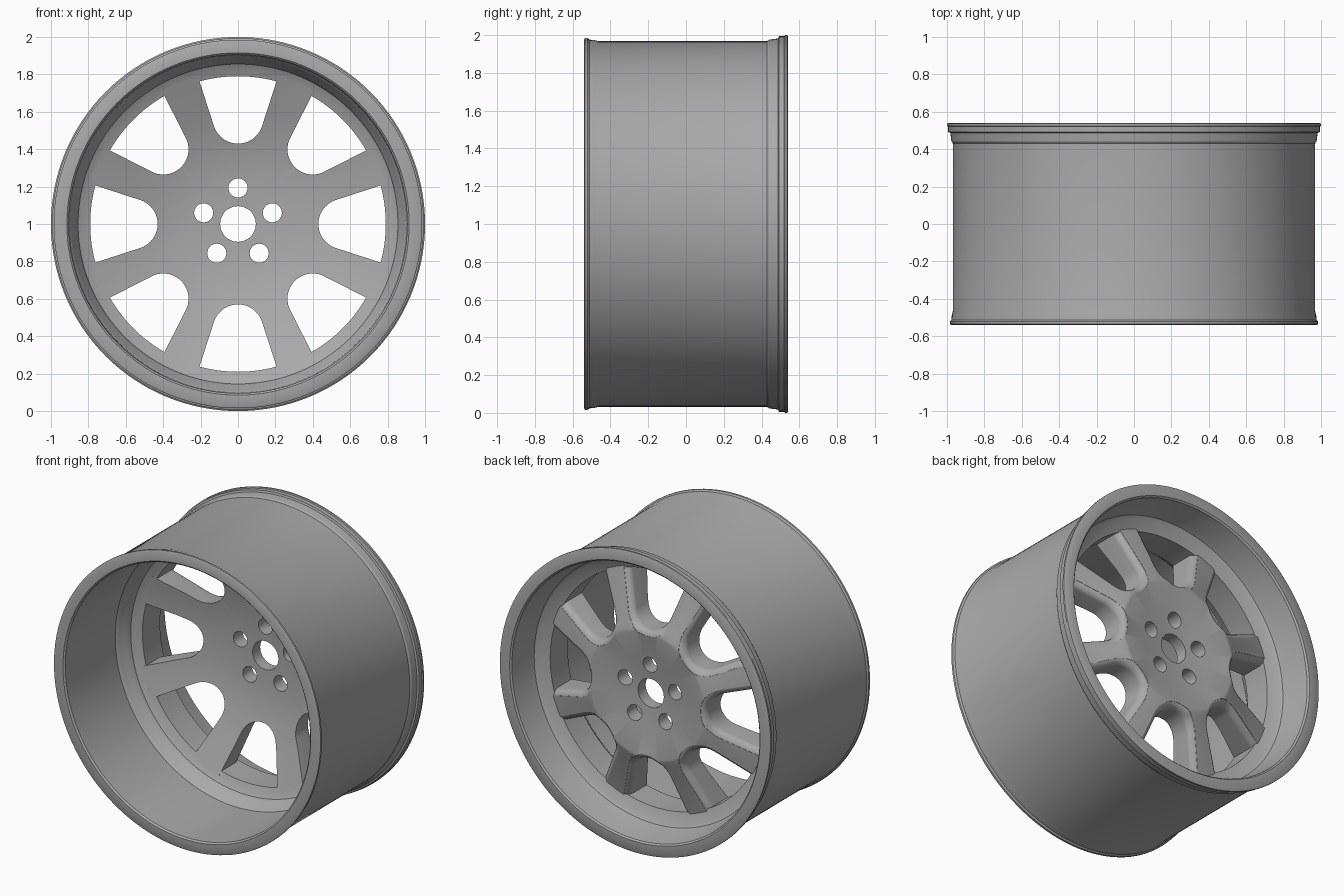
import bpy, bmesh, math
from mathutils import Matrix, Vector

cube = bpy.data.objects.get("Cube")
if cube:
    bpy.data.objects.remove(cube, do_unlink=True)

SEGMENTS = 128
LIFT = Matrix.Translation((0, 0, 1))

grey = bpy.data.materials.new("satin_grey")
grey.use_nodes = True
colour = (0.4, 0.4, 0.4, 1)
grey.diffuse_color = colour
grey.node_tree.nodes["Principled BSDF"].inputs["Base Color"].default_value = colour


def make_object(name, bm):
    bmesh.ops.recalc_face_normals(bm, faces=bm.faces)
    bm.transform(LIFT)
    mesh = bpy.data.meshes.new(name)
    bm.to_mesh(mesh)
    bm.free()
    mesh.materials.append(grey)
    obj = bpy.data.objects.new(name, mesh)
    bpy.context.collection.objects.link(obj)
    return obj


def bridge(bm, a, b):
    n = len(a)
    for i in range(n):
        bm.faces.new((a[i], a[(i + 1) % n], b[(i + 1) % n], b[i]))


def revolve(name, profile):
    """Turn a closed (radius, y) profile around the wheel axis."""
    bm = bmesh.new()
    rings = []
    for r, y in profile:
        angles = (math.tau * k / SEGMENTS for k in range(SEGMENTS))
        rings.append([bm.verts.new((r * math.cos(a), y, r * math.sin(a))) for a in angles])
    for i, ring in enumerate(rings):
        bridge(bm, ring, rings[(i + 1) % len(rings)])
    return make_object(name, bm)


def smooth(obj):
    bpy.ops.object.select_all(action="DESELECT")
    obj.select_set(True)
    bpy.context.view_layer.objects.active = obj
    bpy.ops.object.shade_smooth_by_angle(angle=math.radians(30))


# Barrel with both lips and the ring that carries the spokes
outside = [(0.975, -0.54), (0.985, -0.535), (0.985, -0.522), (0.976, -0.512),
           (0.974, -0.485), (0.968, -0.465), (0.968, 0.43), (0.976, 0.44),
           (0.982, 0.487), (0.994, 0.492), (0.994, 0.52), (1.0, 0.524),
           (1.0, 0.536), (0.993, 0.54)]
outer_dish = [(0.925, 0.54), (0.915, 0.53), (0.89, 0.38), (0.88, 0.345),
              (0.86, 0.33), (0.79, 0.305)]
inner_well = [(0.79, 0.12), (0.83, 0.105), (0.855, 0.09), (0.862, 0.06), (0.875, 0.045),
              (0.885, 0.01), (0.9, -0.01), (0.905, -0.53), (0.915, -0.54)]
barrel = revolve("barrel", outside + outer_dish + inner_well)

# Hub and spoke disc, dished in the middle
face = [(0.095, 0.37), (0.25, 0.385), (0.415, 0.415), (0.435, 0.413),
        (0.47, 0.395), (0.82, 0.305)]
rear = [(0.82, 0.107), (0.6, 0.195), (0.43, 0.25), (0.25, 0.285), (0.095, 0.29)]
disc = revolve("hub_and_spokes", face + rear)


def face_height(r):
    for (r0, y0), (r1, y1) in zip(face, face[1:]):
        if r <= r1:
            break
    return y0 + (y1 - y0) * (r - r0) / (r1 - r0)


def window_outline(offset):
    """Rounded inner end opening into straight flared sides, as (x, z)."""
    radius, centre, lean = 0.135 + offset, 0.565, math.radians(18)
    points = []
    for k in range(21):
        a = -math.pi + lean + (math.pi - 2 * lean) * k / 20
        points.append((radius * math.cos(a), centre + radius * math.sin(a)))
    x, z = points[-1]
    x += (0.86 - z) * math.tan(lean)
    return points + [(x, 0.86), (-x, 0.86)]


# Window cutters, flared to leave rounded edges on the spokes
ROUND = 0.045
cut = bmesh.new()
for w in range(8):
    turn = Matrix.Rotation(math.tau * w / 8, 3, "Y")
    layers = [(0, None)]
    for step in range(6):
        a = math.radians(15 * step)
        layers.append((ROUND * (1 - math.cos(a)), ROUND * (math.sin(a) - 1)))
    layers.append((ROUND, 0.1))
    rings = []
    for offset, depth in layers:
        ring = []
        for x, z in window_outline(offset):
            y = 0 if depth is None else face_height(math.hypot(x, z)) + depth
            ring.append(cut.verts.new(turn @ Vector((x, y, z))))
        rings.append(ring)
    for a, b in zip(rings, rings[1:]):
        bridge(cut, a, b)
    cut.faces.new(rings[0])
    cut.faces.new(rings[-1])

# Five bolt holes
for h in range(5):
    a = math.pi / 2 + math.tau * h / 5
    place = Matrix.Translation((0.193 * math.cos(a), 0.33, 0.193 * math.sin(a)))
    bmesh.ops.create_cone(cut, cap_ends=True, segments=32, radius1=0.051, radius2=0.051,
                          depth=0.4, matrix=place @ Matrix.Rotation(math.pi / 2, 4, "X"))
bmesh.ops.triangulate(cut, faces=cut.faces)
cutter = make_object("window_cutter", cut)
cutter.hide_render = True

boolean = disc.modifiers.new("windows", "BOOLEAN")
boolean.operation = "DIFFERENCE"
boolean.solver = "EXACT"
boolean.object = cutter
bpy.context.view_layer.objects.active = disc
bpy.ops.object.modifier_apply(modifier=boolean.name)
bpy.data.objects.remove(cutter, do_unlink=True)

for part in (barrel, disc):
    smooth(part)
